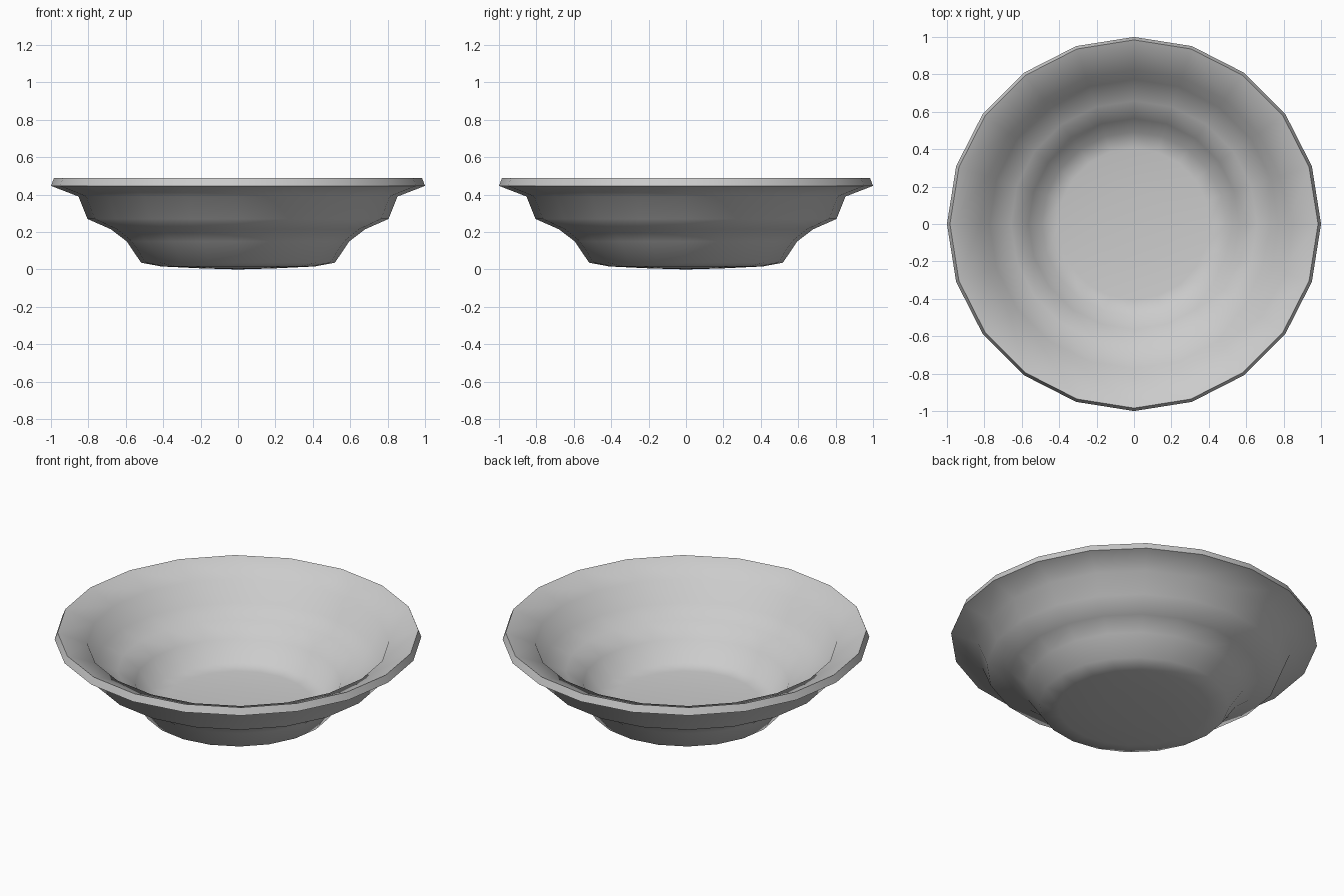
import bpy, bmesh
from math import cos, sin, tau, radians

if "Cube" in bpy.data.objects:
    bpy.data.objects.remove(bpy.data.objects["Cube"])

SIDES = 20
# outer profile (radius, height) from the foot to the rim
PROFILE = [(0.20, 0.006), (0.41, 0.016), (0.518, 0.036), (0.595, 0.15), (0.68, 0.215),
           (0.805, 0.27), (0.853, 0.39), (1.0, 0.447)]

# bowl shell: revolve the profile
bm = bmesh.new()
centre = bm.verts.new((0, 0, 0))
rings = [[bm.verts.new((r * cos(tau * i / SIDES), r * sin(tau * i / SIDES), z))
          for i in range(SIDES)] for r, z in PROFILE]
for i in range(SIDES):
    j = (i + 1) % SIDES
    bm.faces.new((centre, rings[0][j], rings[0][i]))
    for low, high in zip(rings, rings[1:]):
        bm.faces.new((low[i], low[j], high[j], high[i]))

mesh = bpy.data.meshes.new("bowl")
bm.to_mesh(mesh)
bm.free()
bowl = bpy.data.objects.new("bowl", mesh)
bpy.context.collection.objects.link(bowl)
bpy.context.view_layer.objects.active = bowl
bowl.select_set(True)

# wall thickness, grown inwards
shell = bowl.modifiers.new("wall", 'SOLIDIFY')
shell.thickness = 0.044
shell.offset = -1
bpy.ops.object.modifier_apply(modifier=shell.name)

# smooth body with a crisp rim
bpy.ops.object.shade_smooth_by_angle(angle=radians(60))
